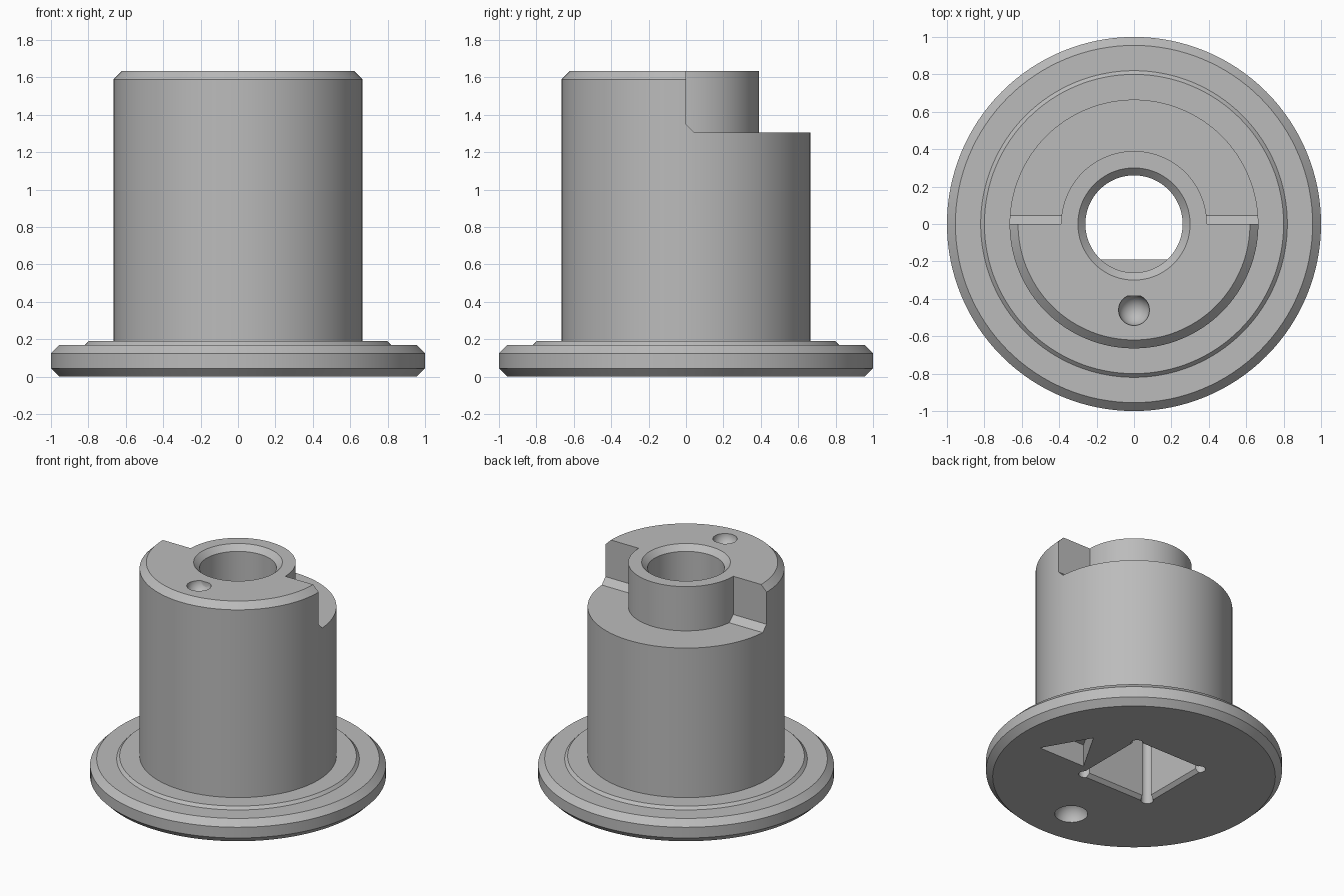
import bpy, bmesh, math
from mathutils import Matrix, Vector

if "Cube" in bpy.data.objects:
    bpy.data.objects.remove(bpy.data.objects["Cube"], do_unlink=True)

SEG = 128
TOP = 1.635
LEDGE = 0.8          # where the round bore meets the square socket
HALF = 0.275         # socket half width
SOCKET_Y = 0.085     # socket centre

steel = bpy.data.materials.new("plain grey metal")
steel.use_nodes = True
steel.diffuse_color = (0.5, 0.5, 0.5, 1)
steel.node_tree.nodes["Principled BSDF"].inputs["Base Color"].default_value = (0.5, 0.5, 0.5, 1)


def finish(name, bm):
    bmesh.ops.recalc_face_normals(bm, faces=bm.faces[:])
    mesh = bpy.data.meshes.new(name)
    bm.to_mesh(mesh)
    bm.free()
    mesh.materials.append(steel)
    ob = bpy.data.objects.new(name, mesh)
    bpy.context.collection.objects.link(ob)
    return ob


def lathe(name, profile):
    """Solid of revolution; the profile runs from axis to axis."""
    bm = bmesh.new()
    verts = [bm.verts.new((r, 0, z)) for r, z in profile]
    edges = [bm.edges.new(pair) for pair in zip(verts, verts[1:])]
    bmesh.ops.spin(bm, geom=verts + edges, cent=(0, 0, 0), axis=(0, 0, 1),
                   angle=math.tau, steps=SEG, use_merge=True)
    bmesh.ops.remove_doubles(bm, verts=bm.verts[:], dist=1e-4)
    # drop the fan triangles at the axis in favour of clean caps
    bmesh.ops.dissolve_limit(bm, angle_limit=0.001, verts=bm.verts[:], edges=bm.edges[:])
    return finish(name, bm)


def prism(name, points, offset):
    """Extrude a closed outline of 3D points."""
    bm = bmesh.new()
    face = bm.faces.new([bm.verts.new(p) for p in points])
    out = bmesh.ops.extrude_face_region(bm, geom=[face])
    moved = [g for g in out["geom"] if isinstance(g, bmesh.types.BMVert)]
    bmesh.ops.translate(bm, verts=moved, vec=Vector(offset))
    return finish(name, bm)


def cone(name, x, y, z0, z1, r0, r1, sides=SEG, turn=0.0):
    bm = bmesh.new()
    place = Matrix.Translation((x, y, (z0 + z1) / 2)) @ Matrix.Rotation(turn, 4, "Z")
    bmesh.ops.create_cone(bm, cap_ends=True, segments=sides, radius1=r0, radius2=r1,
                          depth=z1 - z0, matrix=place)
    return finish(name, bm)


def ball(name, x, y, z, r):
    bm = bmesh.new()
    bmesh.ops.create_uvsphere(bm, u_segments=32, v_segments=17, radius=r,
                              matrix=Matrix.Translation((x, y, z)))
    return finish(name, bm)


def cut(target, tool):
    """Subtract the tool from the target and discard it."""
    mod = target.modifiers.new("cut", "BOOLEAN")
    mod.operation = "DIFFERENCE"
    mod.solver = "EXACT"
    mod.object = tool
    bpy.context.view_layer.update()
    with bpy.context.temp_override(object=target, active_object=target):
        bpy.ops.object.modifier_apply(modifier=mod.name)
    bpy.data.objects.remove(tool, do_unlink=True)


# Flange and barrel
body = lathe("flanged_barrel", [
    (0, 0), (0.955, 0), (1, 0.045), (1, 0.125), (0.955, 0.17), (0.82, 0.17),
    (0.80, 0.19), (0.665, 0.19), (0.665, 1.59), (0.62, TOP), (0, TOP)])

# Rear step with a sloped foot, leaving the round hub standing
step = prism("step_cutter", [(-1, y, z) for y, z in (
    (0, 1.35), (0.045, 1.305), (1, 1.305), (1, 2), (0, 2))], (2, 0, 0))
cut(step, cone("hub_keeper", 0, 0, 1, 2.5, 0.39, 0.39))
cut(body, step)

# Round bore with chamfered mouth
cut(body, cone("bore_cutter", 0, 0, LEDGE, 2, 0.26, 0.26))
cut(body, cone("bore_chamfer", 0, 0, TOP - 0.04, TOP + 0.04, 0.26, 0.34))

# Square socket from below, with chamfered mouth and corner reliefs
r2 = math.sqrt(2)
cut(body, cone("socket_cutter", 0, SOCKET_Y, -0.1, LEDGE + 0.02,
               HALF * r2, HALF * r2, 4, math.pi / 4))
cut(body, cone("socket_chamfer", 0, SOCKET_Y, -0.025, 0.025,
               (HALF + 0.05) * r2, HALF * r2, 4, math.pi / 4))
for sx in (-1, 1):
    for sy in (-1, 1):
        cut(body, cone("relief_cutter", sx * HALF, SOCKET_Y + sy * HALF,
                       -0.1, LEDGE + 0.01, 0.042, 0.042, 24))

# Triangular pocket and round dimples
cut(body, cone("triangle_cutter", 0.545, 0, -0.1, 0.165, 0.223, 0.223, 3,
               math.atan2(0, 1)))
cut(body, ball("lower_dimple", 0, -0.66, 0, 0.112))
dimple = ball("upper_dimple", 0, -0.46, TOP, 0.083)
cut(dimple, prism("dimple_trim", [(-1, -0.385, 1), (1, -0.385, 1), (1, 0, 1), (-1, 0, 1)],
                  (0, 0, 1)))
cut(body, dimple)

# Point the triangle outward if the primitive started on another axis
bpy.ops.object.select_all(action="DESELECT")
body.select_set(True)
bpy.context.view_layer.objects.active = body
bpy.ops.object.shade_smooth_by_angle(angle=math.radians(25))
